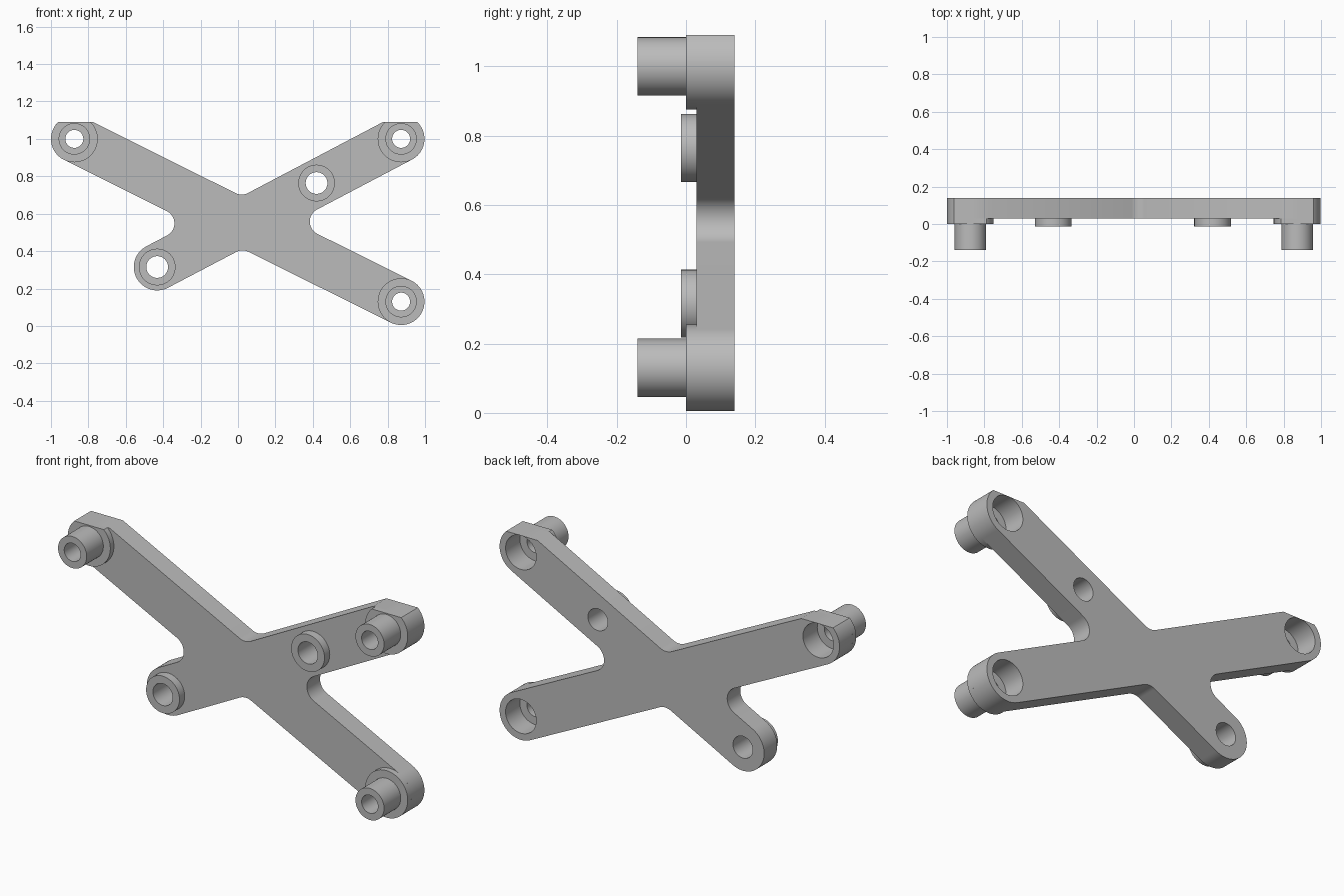
import bpy
import bmesh
import math
from mathutils import Vector

old = bpy.data.objects.get("Cube")
if old:
    bpy.data.objects.remove(old, do_unlink=True)

# One grey finish
grey = bpy.data.materials.new("plain_grey")
grey.use_nodes = True
grey.diffuse_color = (0.5, 0.5, 0.5, 1)
grey.node_tree.nodes["Principled BSDF"].inputs["Base Color"].default_value = (0.5, 0.5, 0.5, 1)

# Main layout in x, z
HUB = Vector((0.022, 0.553))
UPPER_LEFT, UPPER_RIGHT = (0.872, 1.0), (-0.875, 1.0)
LOWER_LEFT, LOWER_RIGHT = (0.872, 0.13), (-0.432, 0.315)
MID_ARM = (0.42, 0.764)
ARM_R, FILLET, TOP = 0.125, 0.073, 1.09
FRONT, BACK = 0.03, 0.14
BORE, HOLE, RING_HOLE = 0.09, 0.048, 0.058


def arc(center, radius, start, sweep, steps):
    return [center + radius * Vector((math.cos(start + sweep * i / steps),
                                      math.sin(start + sweep * i / steps)))
            for i in range(steps + 1)]


def finish(name, bm):
    bmesh.ops.recalc_face_normals(bm, faces=bm.faces)
    mesh = bpy.data.meshes.new(name)
    bm.to_mesh(mesh)
    bm.free()
    mesh.materials.append(grey)
    obj = bpy.data.objects.new(name, mesh)
    bpy.context.collection.objects.link(obj)
    return obj


def smooth(obj):
    bpy.ops.object.select_all(action='DESELECT')
    obj.select_set(True)
    bpy.context.view_layer.objects.active = obj
    bpy.ops.object.shade_smooth_by_angle(angle=math.radians(30))


def trim_top(bm):
    # Flat cut across the upper ends
    geom = bm.verts[:] + bm.edges[:] + bm.faces[:]
    bmesh.ops.bisect_plane(bm, geom=geom, plane_co=(0, 0, TOP),
                           plane_no=(0, 0, 1), clear_outer=True)
    bmesh.ops.holes_fill(bm, edges=[e for e in bm.edges if e.is_boundary], sides=0)


def lathe(bm, center, profile):
    # Closed (radius, y) profile turned around a front-to-back axis
    verts = [bm.verts.new((center[0] + r, y, center[1])) for r, y in profile]
    edges = [bm.edges.new((v, verts[i - 1])) for i, v in enumerate(verts)]
    bmesh.ops.spin(bm, geom=verts + edges, cent=(center[0], 0, center[1]),
                   axis=(0, 1, 0), angle=math.tau, steps=64, use_merge=True)
    bmesh.ops.remove_doubles(bm, verts=bm.verts, dist=1e-5)


def add_disc(bm, center, radius):
    points = arc(Vector(center), radius, 0, math.tau, 64)[:-1]
    return bm.faces.new([bm.verts.new((p.x, FRONT - 0.1, p.y)) for p in points])


def extrude_back(bm, faces, depth):
    ext = bmesh.ops.extrude_face_region(bm, geom=faces, use_keep_orig=True)
    moved = [g for g in ext["geom"] if isinstance(g, bmesh.types.BMVert)]
    bmesh.ops.translate(bm, verts=moved, vec=(0, depth, 0))


# Crossed arms: round ends joined by filleted valleys
tips = [Vector(p) for p in (UPPER_LEFT, UPPER_RIGHT, LOWER_RIGHT, LOWER_LEFT)]
angles = [math.atan2((t - HUB).y, (t - HUB).x) % math.tau for t in tips]
outline = []
for i, tip in enumerate(tips):
    a = angles[i]
    theta = (angles[(i + 1) % 4] - a) % math.tau
    outline += arc(tip, ARM_R, a - math.pi / 2, math.pi, 32)
    mid = a + theta / 2
    reach = (ARM_R + FILLET) / math.sin(theta / 2)
    center = HUB + reach * Vector((math.cos(mid), math.sin(mid)))
    outline += arc(center, FILLET, a - math.pi / 2, theta - math.pi, 16)

bm = bmesh.new()
face = bm.faces.new([bm.verts.new((p.x, FRONT, p.y)) for p in outline])
extrude_back(bm, [face], BACK - FRONT)
trim_top(bm)
plate = finish("crossed_arms", bm)

# Holes and rear counterbores through the arms
bm = bmesh.new()
discs = [add_disc(bm, p, BORE) for p in (UPPER_LEFT, UPPER_RIGHT, LOWER_LEFT)]
discs += [add_disc(bm, p, RING_HOLE) for p in (LOWER_RIGHT, MID_ARM)]
extrude_back(bm, discs, 0.4)
cutter = finish("hole_cutter", bm)
cutter.hide_render = True
cut = plate.modifiers.new("holes", 'BOOLEAN')
cut.operation = 'DIFFERENCE'
cut.solver = 'EXACT'
cut.object = cutter
bpy.context.view_layer.objects.active = plate
bpy.ops.object.modifier_apply(modifier=cut.name)
bpy.data.objects.remove(cutter, do_unlink=True)
smooth(plate)

# End pads with long hollow spigots
spigot = [(BORE, FRONT), (BORE, 0.02), (HOLE, 0.02), (HOLE, -0.14),
          (0.084, -0.14), (0.084, 0), (ARM_R, 0), (ARM_R, FRONT)]
for name, spot in (("upper_left_spigot", UPPER_LEFT),
                   ("upper_right_spigot", UPPER_RIGHT),
                   ("lower_left_spigot", LOWER_LEFT)):
    bm = bmesh.new()
    lathe(bm, spot, spigot)
    trim_top(bm)
    smooth(finish(name, bm))

# Short raised rings
ring = [(RING_HOLE, FRONT), (RING_HOLE, -0.014), (0.098, -0.014), (0.098, FRONT)]
for name, spot in (("lower_right_ring", LOWER_RIGHT), ("mid_arm_ring", MID_ARM)):
    bm = bmesh.new()
    lathe(bm, spot, ring)
    smooth(finish(name, bm))
